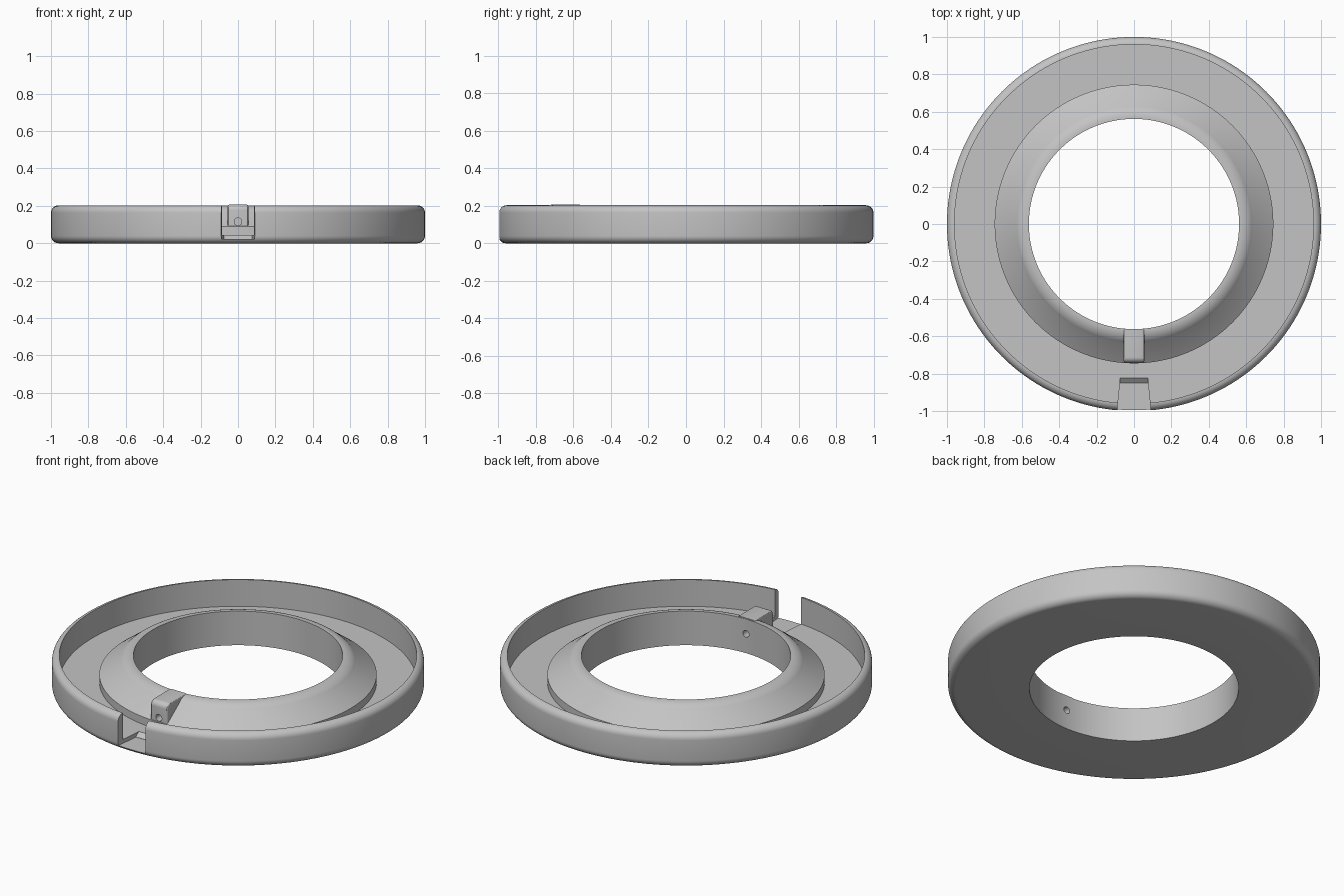
import bpy, bmesh, math
from mathutils import Matrix

cube = bpy.data.objects.get("Cube")
if cube:
    bpy.data.objects.remove(cube, do_unlink=True)

grey = bpy.data.materials.new("mid grey")
grey.use_nodes = True
grey.diffuse_color = (0.55, 0.55, 0.55, 1)
grey.node_tree.nodes["Principled BSDF"].inputs["Base Color"].default_value = grey.diffuse_color


def make_object(name, bm):
    bmesh.ops.recalc_face_normals(bm, faces=bm.faces)
    mesh = bpy.data.meshes.new(name)
    bm.to_mesh(mesh)
    bm.free()
    mesh.materials.append(grey)
    obj = bpy.data.objects.new(name, mesh)
    bpy.context.collection.objects.link(obj)
    return obj


def arc(cx, cz, r, start, end, steps=8):
    angles = [math.radians(start + (end - start) * i / steps) for i in range(steps + 1)]
    return [(cx + r * math.cos(a), cz + r * math.sin(a)) for a in angles]


def revolve(name, profile, steps=160):
    bm = bmesh.new()
    verts = [bm.verts.new((r, 0, z)) for r, z in profile]
    edges = [bm.edges.new((a, b)) for a, b in zip(verts, verts[1:] + verts[:1])]
    bmesh.ops.spin(bm, geom=verts + edges, axis=(0, 0, 1), cent=(0, 0, 0),
                   steps=steps, angle=math.tau, use_merge=True)
    bmesh.ops.remove_doubles(bm, verts=bm.verts, dist=1e-5)
    return make_object(name, bm)


def prism(name, points, offset):
    """Close a planar outline and extrude it along offset."""
    bm = bmesh.new()
    face = bm.faces.new([bm.verts.new(p) for p in points])
    out = bmesh.ops.extrude_face_region(bm, geom=[face])
    moved = [v for v in out["geom"] if isinstance(v, bmesh.types.BMVert)]
    bmesh.ops.translate(bm, verts=moved, vec=offset)
    return make_object(name, bm)


def combine(target, tool, operation):
    mod = target.modifiers.new(operation, "BOOLEAN")
    mod.operation = operation
    mod.solver = "EXACT"
    mod.object = tool
    bpy.context.view_layer.objects.active = target
    bpy.ops.object.modifier_apply(modifier=mod.name)
    bpy.data.objects.remove(tool, do_unlink=True)


# Ring: rounded outer wall, trough floor and sloping inner collar
floor = 0.045
profile = [(0.562, 0), (0.96, 0)]
profile += arc(0.96, 0.04, 0.04, -90, 0)[1:]
profile += arc(0.96, 0.163, 0.04, 0, 90)
profile += [(0.96, floor), (0.745, floor), (0.745, 0.09)]
profile += arc(0.567, 0.112, 0.09, 40, 90)
profile += [(0.562, 0.202)]
ring = revolve("ring_tray", profile)

# Cable boss on the collar, rounded at the front and along its sides
side = [(-0.564, 0.05), (-0.742, 0.05)]
side += arc(-0.712, 0.177, 0.03, 180, 90) + [(-0.564, 0.207)]
boss = prism("cable_boss", [(-0.055, y, z) for y, z in side], (0.11, 0, 0))
bm = bmesh.new()
bm.from_mesh(boss.data)
rim = [e for e in bm.edges
       if abs(e.verts[0].co.x - e.verts[1].co.x) < 1e-4
       and min(v.co.z for v in e.verts) > 0.04
       and max(v.co.z for v in e.verts) > 0.1
       and min(v.co.y for v in e.verts) < -0.6]
bmesh.ops.bevel(bm, geom=rim, offset=0.01, segments=3, affect="EDGES", profile=0.5)
bm.to_mesh(boss.data)
bm.free()
combine(ring, boss, "UNION")

# Radial wall opening with a recessed floor and a sloped inner lip
slot = prism("slot_cutter", [(-0.075, -0.85, 0.022), (0.075, -0.85, 0.022),
                             (0.1, -1.1, 0.022), (-0.1, -1.1, 0.022)], (0, 0, 0.3))
combine(ring, slot, "DIFFERENCE")
lip = prism("lip_cutter", [(-0.075, -0.851, 0.022), (-0.075, -0.82, 0.047),
                           (-0.075, -0.851, 0.047)], (0.15, 0, 0))
combine(ring, lip, "DIFFERENCE")

# Small radial hole through boss and collar
bm = bmesh.new()
place = Matrix.Translation((0, -0.65, 0.115)) @ Matrix.Rotation(math.pi / 2, 4, "X")
bmesh.ops.create_cone(bm, cap_ends=True, segments=32, radius1=0.02, radius2=0.02,
                      depth=0.3, matrix=place)
combine(ring, make_object("hole_cutter", bm), "DIFFERENCE")

# Smooth shading with crisp edges
for obj in bpy.context.selected_objects:
    obj.select_set(False)
ring.select_set(True)
bpy.context.view_layer.objects.active = ring
bpy.ops.object.shade_smooth_by_angle(angle=math.radians(30))
